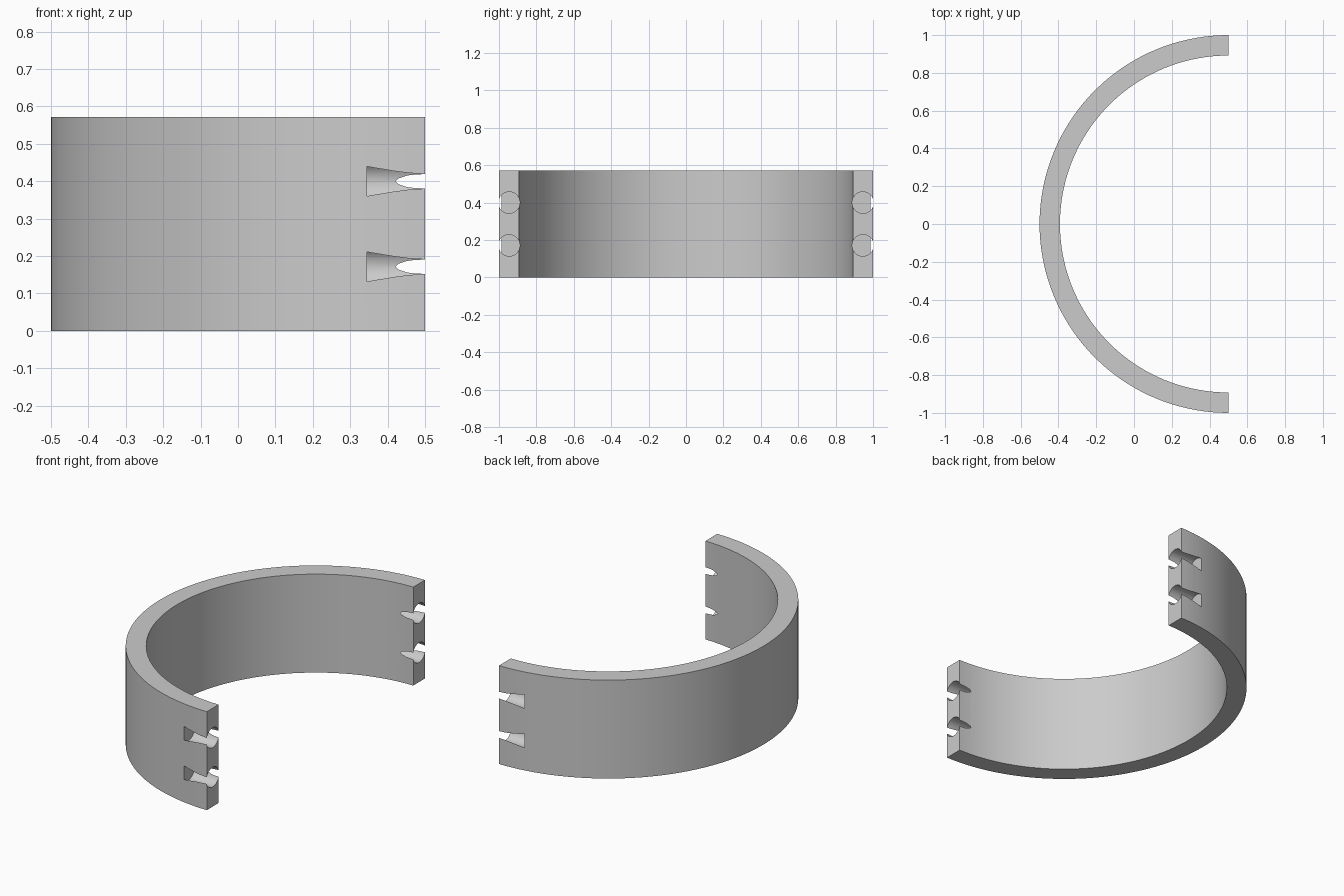
import bpy
import bmesh
import math
from mathutils import Matrix, Vector

OUTER, INNER, HEIGHT = 1.0, 0.892, 0.571
END_X = 0.5
HOLE_R, HOLE_Y, HOLE_DEPTH = 0.0575, 0.946, 0.155
HOLE_Z = (0.3 * HEIGHT, 0.7 * HEIGHT)

cube = bpy.data.objects.get("Cube")
if cube:
    bpy.data.objects.remove(cube, do_unlink=True)

grey = bpy.data.materials.new("plain grey")
grey.use_nodes = True
grey.diffuse_color = (0.6, 0.6, 0.6, 1)
grey.node_tree.nodes["Principled BSDF"].inputs["Base Color"].default_value = (0.6, 0.6, 0.6, 1)


def make_object(name, bm):
    bmesh.ops.recalc_face_normals(bm, faces=bm.faces)
    mesh = bpy.data.meshes.new(name)
    bm.to_mesh(mesh)
    bm.free()
    mesh.materials.append(grey)
    obj = bpy.data.objects.new(name, mesh)
    bpy.context.collection.objects.link(obj)
    return obj


# Half ring: rectangular section swept half a turn
bm = bmesh.new()
section = [bm.verts.new((END_X, -r, z))
           for r, z in ((INNER, 0), (OUTER, 0), (OUTER, HEIGHT), (INNER, HEIGHT))]
edges = [bm.edges.new((section[i], section[(i + 1) % 4])) for i in range(4)]
bmesh.ops.spin(bm, geom=section + edges, cent=(END_X, 0, 0), axis=(0, 0, 1),
               angle=-math.pi, steps=72)
bmesh.ops.holes_fill(bm, edges=[e for e in bm.edges if e.is_boundary], sides=4)
ring = make_object("half_ring", bm)

# Pin holes: two in each end, running straight along x
bm = bmesh.new()
length = 2 * HOLE_DEPTH
for side in (-1, 1):
    for z in HOLE_Z:
        place = (Matrix.Translation(Vector((END_X, side * HOLE_Y, z)))
                 @ Matrix.Rotation(math.pi / 2, 4, 'Y'))
        bmesh.ops.create_cone(bm, cap_ends=True, segments=48, radius1=HOLE_R,
                              radius2=HOLE_R, depth=length, matrix=place)
cutter = make_object("pin_hole_cutter", bm)
cutter.hide_render = True

# Cut the holes, then drop the cutter
cut = ring.modifiers.new("pin_holes", 'BOOLEAN')
cut.operation = 'DIFFERENCE'
cut.solver = 'EXACT'
cut.object = cutter
bpy.ops.object.select_all(action='DESELECT')
ring.select_set(True)
bpy.context.view_layer.objects.active = ring
bpy.ops.object.modifier_apply(modifier=cut.name)
bpy.data.objects.remove(cutter, do_unlink=True)
bpy.ops.object.shade_smooth_by_angle(angle=math.radians(30))
